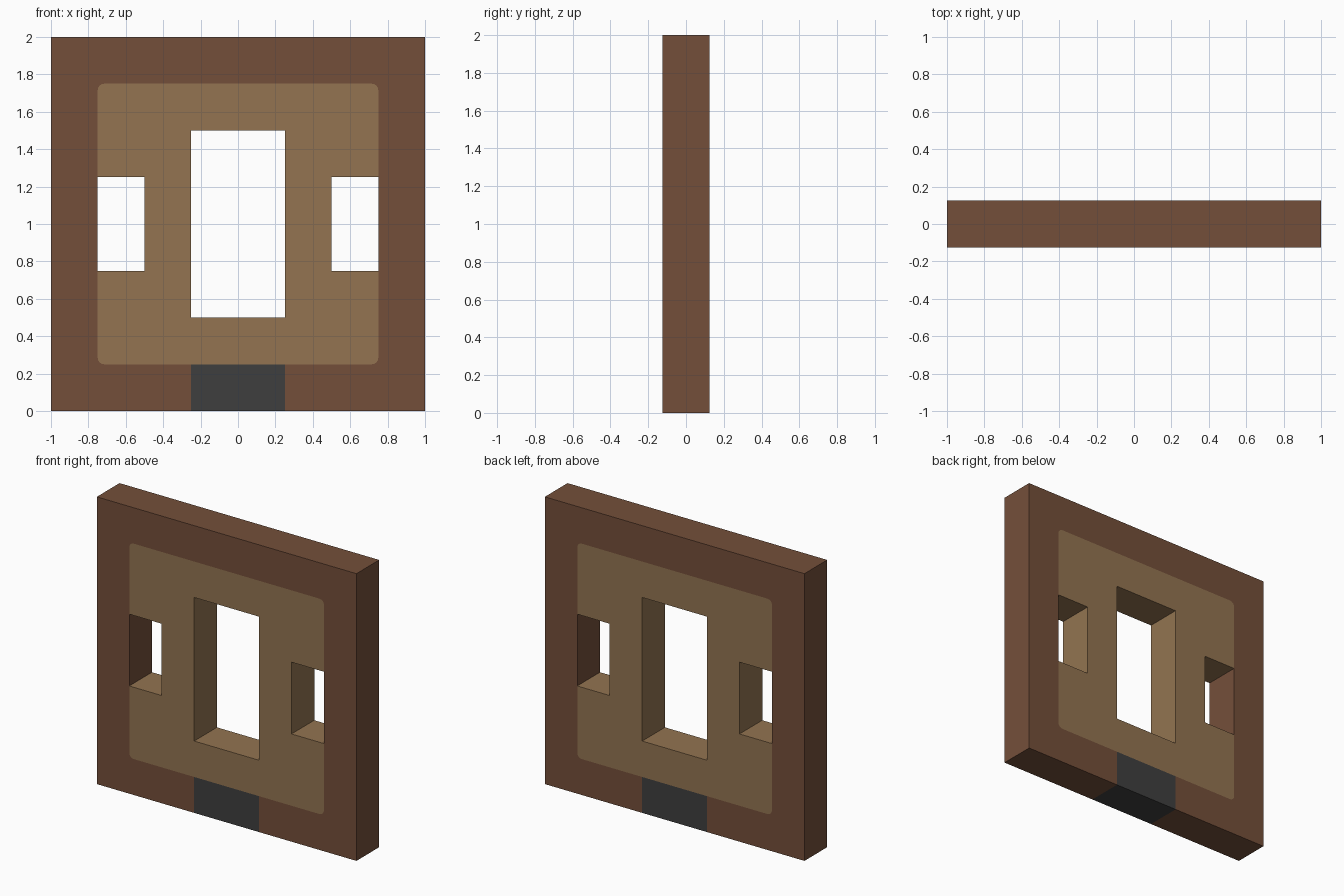
import bpy, bmesh, math

if "Cube" in bpy.data.objects:
    bpy.data.objects.remove(bpy.data.objects["Cube"])

HALF_DEPTH = 0.125


def lin(c):
    c /= 255
    return c / 12.92 if c <= 0.04045 else ((c + 0.055) / 1.055) ** 2.4


def material(name, r, g, b):
    m = bpy.data.materials.new(name)
    m.diffuse_color = (lin(r), lin(g), lin(b), 1)
    m.use_nodes = True
    m.node_tree.nodes["Principled BSDF"].inputs["Base Color"].default_value = m.diffuse_color
    return m


def corner(cx, cz, start, end, r=0.035, n=4):
    """Points of a rounded corner from start to end angle (degrees)."""
    angles = [math.radians(start + (end - start) * i / n) for i in range(n + 1)]
    return [(cx + r * math.cos(a), cz + r * math.sin(a)) for a in angles]


def mirrored_slab(name, profile, mat):
    """Extrude a right-half outline through the depth and mirror it over x = 0."""
    bm = bmesh.new()
    face = bm.faces.new([bm.verts.new((x, -HALF_DEPTH, z)) for x, z in profile])
    ext = bmesh.ops.extrude_face_region(bm, geom=[face], use_keep_orig=True)
    verts = [g for g in ext["geom"] if isinstance(g, bmesh.types.BMVert)]
    bmesh.ops.translate(bm, vec=(0, 2 * HALF_DEPTH, 0), verts=verts)
    bmesh.ops.recalc_face_normals(bm, faces=bm.faces)
    seam = [f for f in bm.faces if all(abs(v.co.x) < 1e-5 for v in f.verts)]
    bmesh.ops.delete(bm, geom=seam, context='FACES_ONLY')
    mesh = bpy.data.meshes.new(name)
    bm.to_mesh(mesh)
    bm.free()
    mesh.materials.append(mat)
    ob = bpy.data.objects.new(name, mesh)
    bpy.context.collection.objects.link(ob)
    ob.modifiers.new("Mirror", 'MIRROR').use_axis[0] = True
    return ob


brown = material("dark_brown", 116, 79, 58)
tan = material("tan", 147, 116, 81)
charcoal = material("charcoal", 63, 63, 63)

lower = corner(0.715, 0.285, -90, 0)
upper = corner(0.715, 1.715, 0, 90)

# Outer frame, open at the bottom where the dark block sits
mirrored_slab("outer_frame",
              [(0, 2), (1, 2), (1, 0), (0.25, 0), (0.25, 0.25)]
              + lower + upper + [(0, 1.75)], brown)

# Inner panel with the centre opening and side notches
mirrored_slab("inner_panel",
              [(0, 0.25), (0.25, 0.25)] + lower
              + [(0.75, 0.75), (0.5, 0.75), (0.5, 1.25), (0.75, 1.25)]
              + upper + [(0, 1.75), (0, 1.5), (0.25, 1.5), (0.25, 0.5), (0, 0.5)], tan)

# Dark block at the bottom centre
mirrored_slab("bottom_block", [(0, 0), (0.25, 0), (0.25, 0.25), (0, 0.25)], charcoal)
